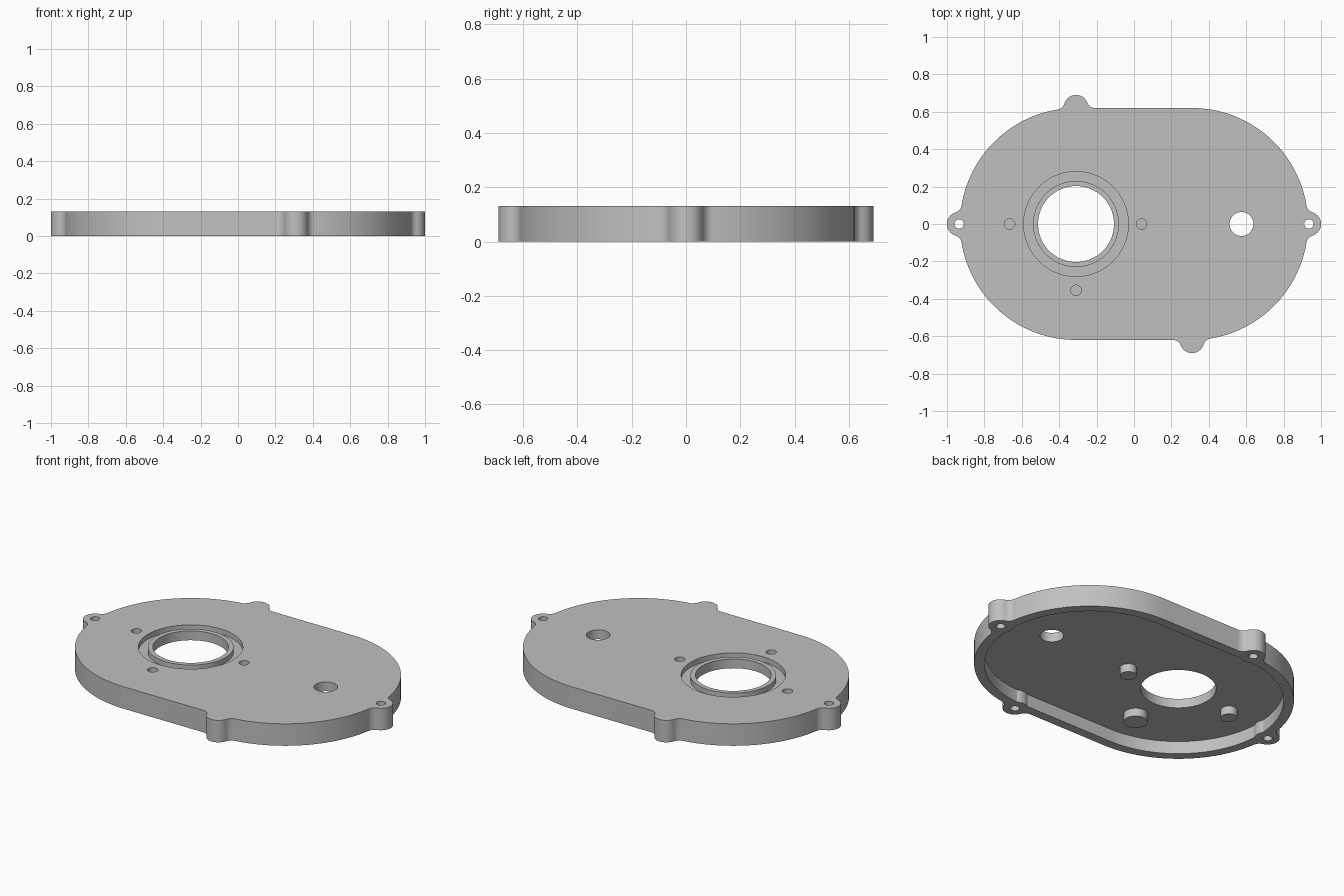
import bpy, bmesh
from math import pi, sin, cos, atan2, sqrt, hypot, radians

if "Cube" in bpy.data.objects:
    bpy.data.objects.remove(bpy.data.objects["Cube"])

HEIGHT = 0.13       # full height of the cover
FLOOR = 0.075       # underside of the top plate
CX = 0.31           # offset of both end arcs
R = 0.62            # end arc radius
WALL = 0.055        # rim thickness
EAR_D, EAR_R, FILLET = 0.625, 0.065, 0.045

grey = bpy.data.materials.new("grey metal")
grey.use_nodes = True
colour = (0.53, 0.53, 0.53, 1)
grey.diffuse_color = colour
grey.node_tree.nodes["Principled BSDF"].inputs["Base Color"].default_value = colour


def arc(cx, cy, r, a0, a1, n):
    return [(cx + r * cos(a0 + (a1 - a0) * i / n), cy + r * sin(a0 + (a1 - a0) * i / n))
            for i in range(n + 1)]


def prism(name, points, z0, z1):
    bm = bmesh.new()
    face = bm.faces.new([bm.verts.new((x, y, z0)) for x, y in points])
    top = bmesh.ops.extrude_face_region(bm, geom=[face])["geom"]
    bmesh.ops.translate(bm, vec=(0, 0, z1 - z0),
                        verts=[v for v in top if isinstance(v, bmesh.types.BMVert)])
    bmesh.ops.recalc_face_normals(bm, faces=bm.faces)
    mesh = bpy.data.meshes.new(name)
    bm.to_mesh(mesh)
    bm.free()
    mesh.materials.append(grey)
    obj = bpy.data.objects.new(name, mesh)
    bpy.context.collection.objects.link(obj)
    return obj


def disc(name, x, y, r, z0, z1, n=48):
    return prism(name, arc(x, y, r, 0, 2 * pi, n)[:-1], z0, z1)


def combine(target, tool, operation):
    mod = target.modifiers.new("combine", "BOOLEAN")
    mod.operation, mod.object, mod.solver = operation, tool, "EXACT"
    bpy.context.view_layer.objects.active = target
    bpy.ops.object.modifier_apply(modifier=mod.name)
    bpy.data.objects.remove(tool)


def half_ear(straight):
    """Fillet and ear tangent angle on one side, x pointing outward."""
    d1, d2 = R + FILLET, EAR_R + FILLET
    if straight:
        u = d1
        s = sqrt(d2 ** 2 - (u - EAR_D) ** 2)
        base = (R, s)
    else:
        u = (d1 ** 2 - d2 ** 2 + EAR_D ** 2) / (2 * EAR_D)
        s = sqrt(d1 ** 2 - u ** 2)
        base = (u * R / d1, s * R / d1)
    start = atan2(-s, EAR_D - u)
    end = atan2(base[1] - s, base[0] - u)
    if end > start:
        end -= 2 * pi
    return arc(u, s, FILLET, start, end, 8), atan2(s, u - EAR_D), atan2(base[1], base[0])


def ear(cx, turn, straight_first):
    """Counterclockwise ear outline, and the arc angle at each foot."""
    before, a0, foot0 = half_ear(straight_first)
    after, a1, foot1 = half_ear(False)
    pts = [(x, -y) for x, y in reversed(before)]
    pts += arc(EAR_D, 0, EAR_R, -a0, a1, 20)[1:-1] + after
    pts = [(cx + x * cos(turn) - y * sin(turn), x * sin(turn) + y * cos(turn)) for x, y in pts]
    return pts, turn - foot0, turn + foot1


# Cover body: half the outline, repeated by a half turn
end_ear, end_start, end_stop = ear(CX, 0, False)
side_ear, _, side_stop = ear(-CX, pi / 2, True)
half = end_ear + arc(CX, 0, R, end_stop, pi / 2, 40)[1:]
half += side_ear + arc(-CX, 0, R, side_stop, pi + end_start, 36)[1:-1]
body = prism("gearbox_cover", half + [(-x, -y) for x, y in half], 0, HEIGHT)

# Hollow underside, leaving screw bosses in the rim
ears = [(CX + EAR_D, 0), (-CX - EAR_D, 0), (-CX, EAR_D), (CX, -EAR_D)]
inner = arc(CX, 0, R - WALL, -pi / 2, pi / 2, 48) + arc(-CX, 0, R - WALL, pi / 2, 3 * pi / 2, 48)
cavity = prism("cavity_cutter", inner, -0.1, FLOOR)
for x, y in ears:
    combine(cavity, disc("boss", x, y, EAR_R + 0.006, -0.2, 0.2), "DIFFERENCE")
combine(body, cavity, "DIFFERENCE")

# Pegs under the plate
pegs = [(-0.665, 0, 0.045), (0.04, 0, 0.045), (-CX, -0.355, 0.065)]
for x, y, r in pegs:
    combine(body, disc("peg", x, y, r, 0.027, FLOOR + 0.01, 32), "UNION")

# Groove around the bearing lip
groove = disc("groove_cutter", -CX, 0, 0.28, 0.1, 0.2, 72)
combine(groove, disc("lip", -CX, 0, 0.23, 0, 0.3, 72), "DIFFERENCE")
combine(body, groove, "DIFFERENCE")

# Bearing opening, shaft hole, screw holes and blind peg holes
holes = [(-CX, 0, 0.203, -0.1, 0.2), (0.575, 0, 0.064, -0.1, 0.2)]
holes += [(x, y, 0.025, -0.1, 0.2 if y == 0 else 0.09) for x, y in ears]
holes += [(x, y, 0.028, 0.055, 0.2) for x, y, r in pegs]
for x, y, r, z0, z1 in holes:
    combine(body, disc("hole_cutter", x, y, r, z0, z1, 72 if r > 0.1 else 32), "DIFFERENCE")

# Smooth round walls, sharp rims
bpy.ops.object.select_all(action="DESELECT")
body.select_set(True)
bpy.context.view_layer.objects.active = body
bpy.ops.object.shade_smooth_by_angle(angle=radians(30))
